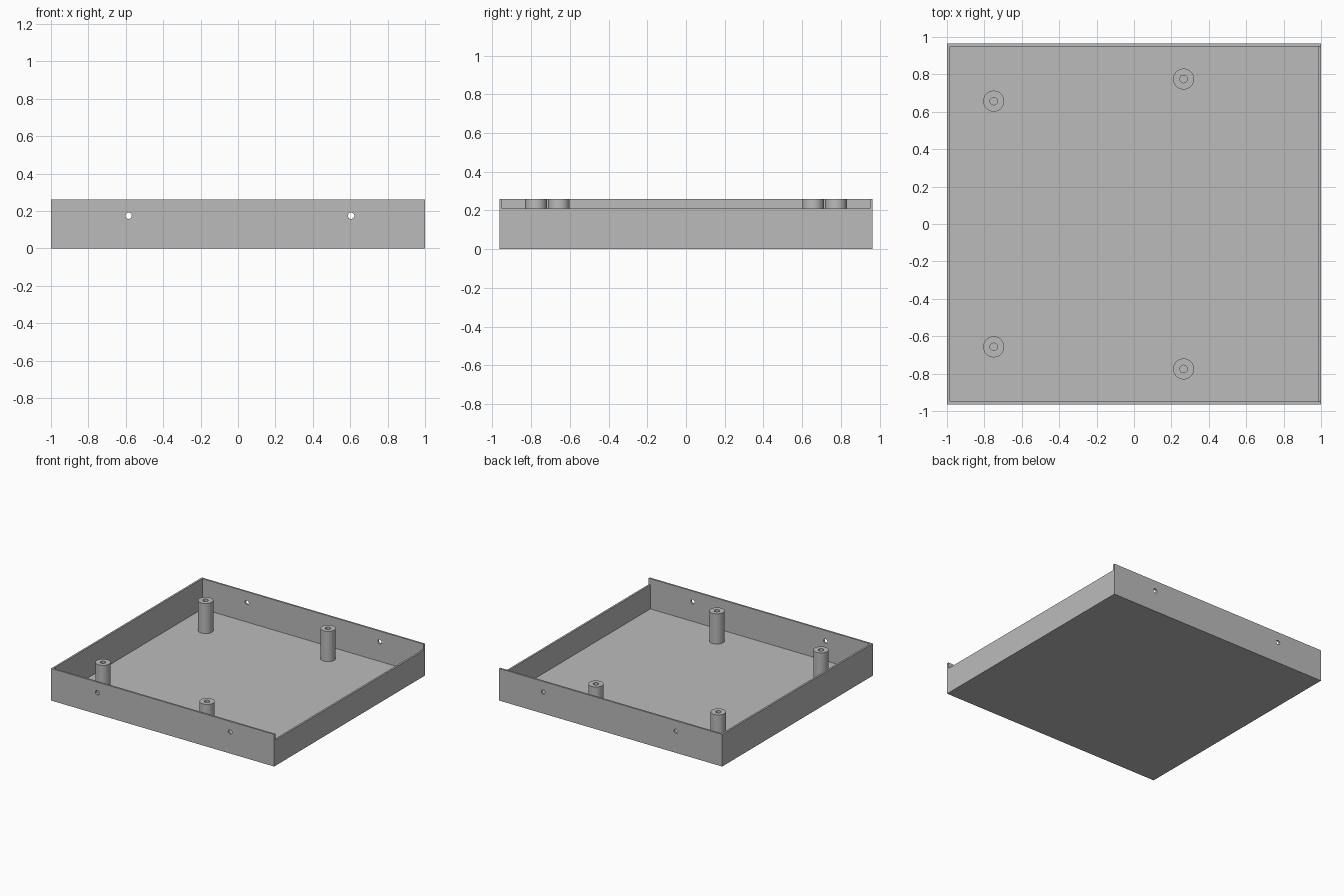
import bpy
import bmesh
from math import radians
from mathutils import Matrix, Vector

if "Cube" in bpy.data.objects:
    bpy.data.objects.remove(bpy.data.objects["Cube"], do_unlink=True)

HALF_X, HALF_Y, HEIGHT = 1.0, 0.965, 0.26
WALL = 0.015
LOW_TOP = 0.21

grey = bpy.data.materials.new("plain grey")
grey.use_nodes = True
colour = (0.5, 0.5, 0.5, 1)
grey.diffuse_color = colour
grey.node_tree.nodes["Principled BSDF"].inputs["Base Color"].default_value = colour


def add_object(name, bm):
    bmesh.ops.recalc_face_normals(bm, faces=bm.faces)
    mesh = bpy.data.meshes.new(name)
    bm.to_mesh(mesh)
    bm.free()
    mesh.materials.append(grey)
    obj = bpy.data.objects.new(name, mesh)
    bpy.context.collection.objects.link(obj)
    return obj


def box(name, low, high):
    low, high = Vector(low), Vector(high)
    bm = bmesh.new()
    place = Matrix.Translation((low + high) / 2) @ Matrix.Diagonal((high - low).to_4d())
    place[3][3] = 1
    bmesh.ops.create_cube(bm, size=1, matrix=place)
    return add_object(name, bm)


def cross_rod(name, x, z, radius):
    bm = bmesh.new()
    place = Matrix.Translation((x, 0, z)) @ Matrix.Rotation(radians(90), 4, "X")
    bmesh.ops.create_cone(bm, cap_ends=True, segments=32, radius1=radius,
                          radius2=radius, depth=3, matrix=place)
    return add_object(name, bm)


def activate(obj):
    bpy.ops.object.select_all(action="DESELECT")
    obj.select_set(True)
    bpy.context.view_layer.objects.active = obj


def cut(target, cutter):
    cutter.hide_render = True
    mod = target.modifiers.new("cut", "BOOLEAN")
    mod.operation = "DIFFERENCE"
    mod.solver = "EXACT"
    mod.object = cutter
    activate(target)
    bpy.ops.object.modifier_apply(modifier=mod.name)
    bpy.data.objects.remove(cutter, do_unlink=True)


# Open tray with thin floor and walls
tray = box("tray", (-HALF_X, -HALF_Y, 0), (HALF_X, HALF_Y, HEIGHT))
inner_x, inner_y = HALF_X - WALL, HALF_Y - WALL
cut(tray, box("cavity", (-inner_x, -inner_y, WALL), (inner_x, inner_y, 1)))

# One side wall is lower, between the front and back walls
cut(tray, box("wall_notch", (0.9, -inner_y, LOW_TOP), (1.1, inner_y, 1)))

# Screw holes through the front and back walls
for x in (-0.585, 0.605):
    cut(tray, cross_rod("screw_hole", x, 0.174, 0.017))
activate(tray)
bpy.ops.object.shade_smooth_by_angle(angle=radians(30))


# Hollow standoffs rising from the floor
def standoff(name, x, y, outer=0.056, inner=0.02):
    bm = bmesh.new()
    profile = [(outer, WALL), (outer, HEIGHT), (inner, HEIGHT), (inner, WALL)]
    verts = [bm.verts.new((r, 0, z)) for r, z in profile]
    edges = [bm.edges.new(pair) for pair in zip(verts, verts[1:])]
    bmesh.ops.spin(bm, geom=verts + edges, cent=(0, 0, 0), axis=(0, 0, 1),
                   angle=radians(360), steps=48, use_merge=True)
    bmesh.ops.remove_doubles(bm, verts=bm.verts, dist=0.0001)
    obj = add_object(name, bm)
    obj.location = (x, y, 0)
    activate(obj)
    bpy.ops.object.shade_smooth_by_angle(angle=radians(30))


for side, sign in (("front", -1), ("back", 1)):
    standoff(f"{side}_right_standoff", -0.75, 0.657 * sign)
    standoff(f"{side}_left_standoff", 0.265, 0.775 * sign)
